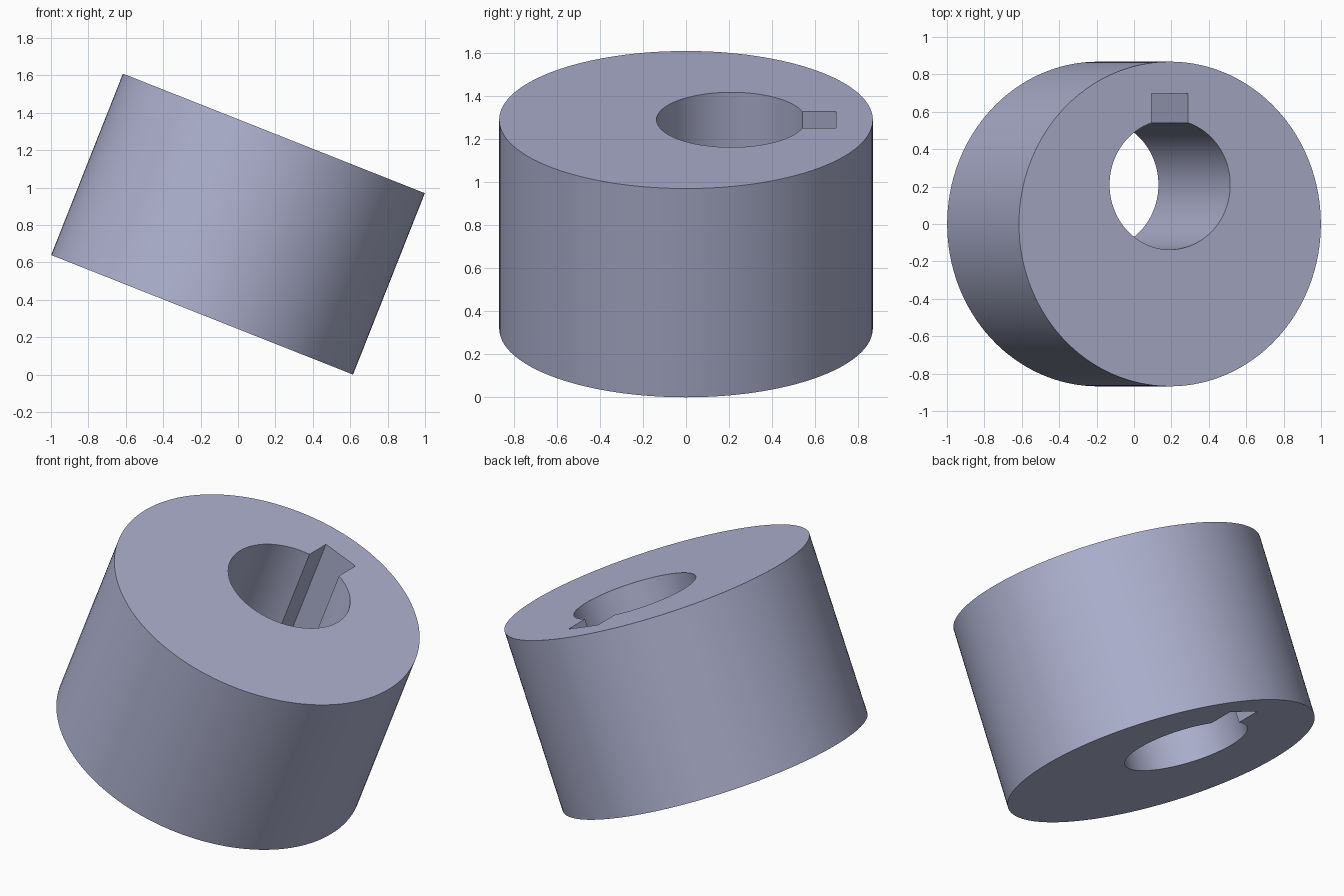
import bpy, bmesh, math
from mathutils import Matrix, Vector

cube = bpy.data.objects.get("Cube")
if cube:
    bpy.data.objects.remove(cube, do_unlink=True)

RADIUS, HEIGHT, TILT = 0.868, 1.043, math.radians(21.6)
BORE_R, BORE_Y = 0.347, 0.21           # off-centre bore
KEY_HALF, KEY_TOP = 0.105, 0.697       # keyway half width and outer wall


def arc(radius, cy, start, end, steps):
    """Points on an arc, both ends included."""
    angles = [start + (end - start) * i / steps for i in range(steps + 1)]
    return [Vector((radius * math.cos(a), cy + radius * math.sin(a), 0)) for a in angles]


def add_loop(bm, points):
    """Closed loop of edges."""
    verts = [bm.verts.new(p) for p in points]
    return [bm.edges.new((v, verts[i - 1])) for i, v in enumerate(verts)]


# Cross-section: round rim, with a bore that opens into a square keyway
rim = arc(RADIUS, 0, 0, 2 * math.pi, 128)[:-1]
gap = math.asin(KEY_HALF / BORE_R)
bore = arc(BORE_R, BORE_Y, math.pi / 2 + gap, 2.5 * math.pi - gap, 80)
bore += [Vector((KEY_HALF, KEY_TOP, 0)), Vector((-KEY_HALF, KEY_TOP, 0))]

bm = bmesh.new()
edges = add_loop(bm, rim) + add_loop(bm, bore)
bmesh.ops.triangle_fill(bm, edges=edges, use_beauty=True, normal=(0, 0, 1))

# Extrude the section into the solid collar
grown = bmesh.ops.extrude_face_region(bm, geom=bm.faces[:], use_keep_orig=True)
top = [g for g in grown["geom"] if isinstance(g, bmesh.types.BMVert)]
bmesh.ops.translate(bm, verts=top, vec=(0, 0, HEIGHT))
bmesh.ops.recalc_face_normals(bm, faces=bm.faces[:])

# Centre and tilt so the lowest rim point rests on the ground
lift = HEIGHT / 2 * math.cos(TILT) + RADIUS * math.sin(TILT)
bm.transform(Matrix.Translation((0, 0, lift)) @ Matrix.Rotation(TILT, 4, 'Y')
             @ Matrix.Translation((0, 0, -HEIGHT / 2)))

mesh = bpy.data.meshes.new("keyed_collar")
bm.to_mesh(mesh)
bm.free()
collar = bpy.data.objects.new("keyed_collar", mesh)
bpy.context.collection.objects.link(collar)

# Blue-grey metal
colour = (0.42, 0.44, 0.62, 1)
mat = bpy.data.materials.new("blue_grey")
mat.use_nodes = True
mat.diffuse_color = colour
mat.node_tree.nodes["Principled BSDF"].inputs["Base Color"].default_value = colour
mesh.materials.append(mat)

# Smooth walls with sharp rims
bpy.ops.object.select_all(action='DESELECT')
collar.select_set(True)
bpy.context.view_layer.objects.active = collar
bpy.ops.object.shade_smooth_by_angle(angle=math.radians(25))
